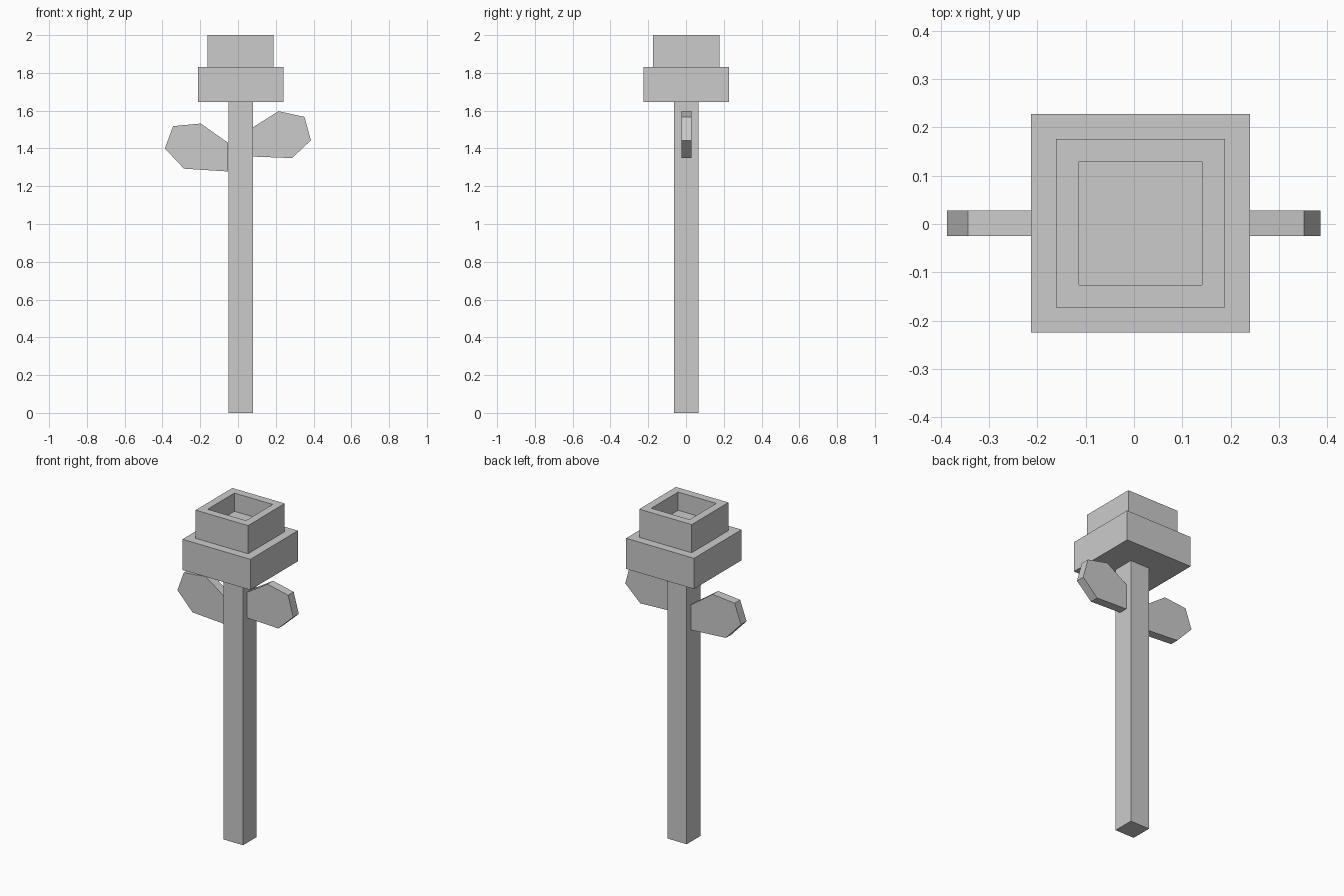
import bpy
import bmesh
from mathutils import Matrix, Vector

cube = bpy.data.objects.get("Cube")
if cube:
    bpy.data.objects.remove(cube, do_unlink=True)

CX, CY = 0.0135, 0.0015  # axis of the post

grey = bpy.data.materials.new("plain_grey")
grey.use_nodes = True
colour = (0.6, 0.6, 0.6, 1)
grey.diffuse_color = colour
grey.node_tree.nodes["Principled BSDF"].inputs["Base Color"].default_value = colour


def finish(name, bm):
    bmesh.ops.recalc_face_normals(bm, faces=bm.faces)
    mesh = bpy.data.meshes.new(name)
    bm.to_mesh(mesh)
    bm.free()
    mesh.materials.append(grey)
    obj = bpy.data.objects.new(name, mesh)
    bpy.context.collection.objects.link(obj)
    return obj


def block(name, width, z0, z1, recess=None):
    """Square block on the post axis, optionally with a square well in its top."""
    bm = bmesh.new()
    size = Matrix.Diagonal((width, width, z1 - z0, 1))
    place = Matrix.Translation((CX, CY, (z0 + z1) / 2))
    bmesh.ops.create_cube(bm, size=1, matrix=place @ size)
    if recess:
        rim, depth = recess
        top = max(bm.faces, key=lambda f: f.calc_center_median().z)
        bmesh.ops.inset_region(bm, faces=[top], thickness=rim)
        floor = bmesh.ops.extrude_face_region(bm, geom=[top])["geom"]
        bmesh.ops.delete(bm, geom=[top], context="FACES_ONLY")
        verts = [g for g in floor if isinstance(g, bmesh.types.BMVert)]
        bmesh.ops.translate(bm, verts=verts, vec=(0, 0, -depth))
    return finish(name, bm)


def leaf(name, outline):
    """Flat plate from an x-z outline."""
    bm = bmesh.new()
    face = bm.faces.new([bm.verts.new((x, -0.025, z)) for x, z in outline])
    back = bmesh.ops.extrude_face_region(bm, geom=[face])["geom"]
    verts = [g for g in back if isinstance(g, bmesh.types.BMVert)]
    bmesh.ops.translate(bm, verts=verts, vec=Vector((0, 0.053, 0)))
    return finish(name, bm)


# Post and stacked head with an open well
block("post", 0.13, 0, 1.645)
block("head_base", 0.453, 1.645, 1.83)
block("head_top", 0.35, 1.83, 2.0, recess=(0.067, 0.11))

# Leaves on either side of the post
leaf("right_leaf", [(-0.053, 1.43), (-0.197, 1.532), (-0.344, 1.518),
                    (-0.387, 1.40), (-0.286, 1.293), (-0.053, 1.278)])
leaf("left_leaf", [(0.076, 1.51), (0.214, 1.597), (0.352, 1.567),
                   (0.386, 1.443), (0.286, 1.349), (0.076, 1.357)])
